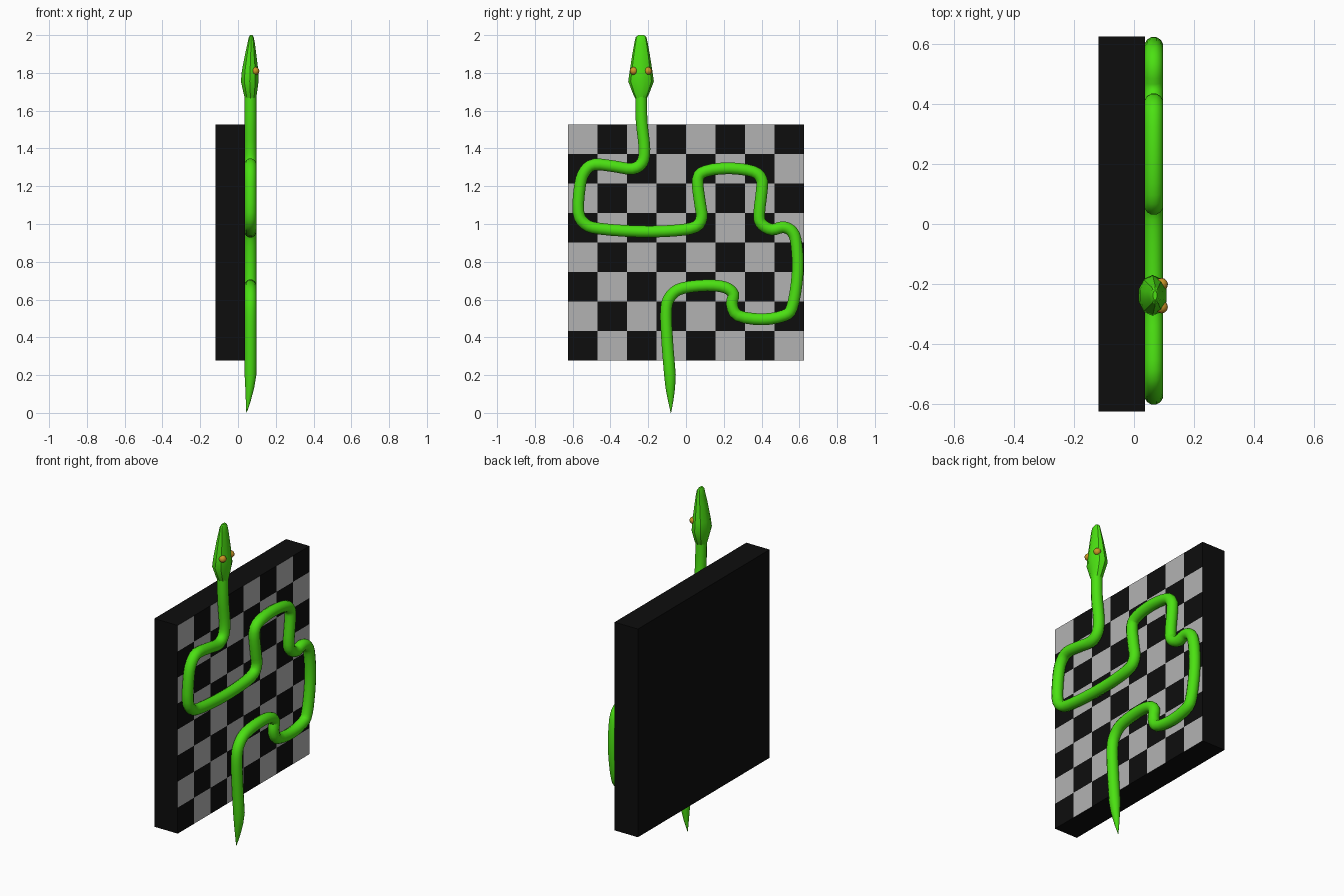
import bpy, bmesh, math
from mathutils import Vector, Matrix

if "Cube" in bpy.data.objects:
    bpy.data.objects.remove(bpy.data.objects["Cube"])


def material(name, rgb):
    m = bpy.data.materials.new(name)
    m.diffuse_color = (*rgb, 1)
    m.use_nodes = True
    m.node_tree.nodes["Principled BSDF"].inputs["Base Color"].default_value = m.diffuse_color
    return m


GREEN = material("green", (0.07, 0.75, 0.006))
GREY = material("light_square", (0.45, 0.45, 0.45))
BLACK = material("dark_square", (0.004, 0.004, 0.004))
GOLD = material("gold", (0.6, 0.3, 0.02))


def add_object(name, bm, *mats, smooth=None):
    me = bpy.data.meshes.new(name)
    bm.to_mesh(me)
    bm.free()
    ob = bpy.data.objects.new(name, me)
    bpy.context.collection.objects.link(ob)
    for m in mats:
        me.materials.append(m)
    if smooth:
        bpy.ops.object.select_all(action='DESELECT')
        bpy.context.view_layer.objects.active = ob
        ob.select_set(True)
        bpy.ops.object.shade_smooth_by_angle(angle=math.radians(smooth))
    return ob


def loft(name, sections, sides, smooth):
    """Skin ellipses given as (centre, tangent, x radius, side radius)."""
    bm = bmesh.new()
    rings = []
    for c, t, rx, rs in sections:
        side = t.cross(Vector((1, 0, 0))).normalized()
        ring = []
        for i in range(sides):
            a = math.tau * (i + 0.5) / sides
            ring.append(bm.verts.new(c + Vector((rx * math.cos(a), 0, 0)) + side * rs * math.sin(a)))
        rings.append(ring)
    for a, b in zip(rings, rings[1:]):
        for i in range(sides):
            j = (i + 1) % sides
            bm.faces.new((a[i], a[j], b[j], b[i]))
    bm.faces.new(rings[0])
    bm.faces.new(rings[-1])
    bmesh.ops.recalc_face_normals(bm, faces=bm.faces)
    return add_object(name, bm, GREEN, smooth=smooth)


# Chequered board: one grid, thickened backwards with dark sides and back
bm = bmesh.new()
to_front = Matrix(((0, 0, 1, 0.037), (1, 0, 0, 0), (0, 1, 0, 0.903), (0, 0, 0, 1)))
bmesh.ops.create_grid(bm, x_segments=8, y_segments=8, size=0.625, matrix=to_front)
for f in bm.faces:
    c = f.calc_center_median()
    col = math.floor((c.y + 0.625) / 0.15625)
    row = math.floor((c.z - 0.278) / 0.15625)
    f.material_index = 1 if (col + row) % 2 == 0 else 0
    if f.normal.x < 0:
        f.normal_flip()
board = add_object("chequered_board", bm, GREY, BLACK)
solid = board.modifiers.new("thickness", 'SOLIDIFY')
solid.thickness = 0.155
solid.offset = -1
solid.material_offset = 1
solid.material_offset_rim = 1

# Snake body: (y, z) path from above the tail to the neck
PATH = [(-.085, .20), (-.10, .39), (-.105, .55), (-.08, .62), (-.02, .66), (.11, .675),
        (.205, .665), (.25, .63), (.243, .575), (.275, .515), (.405, .495), (.52, .515),
        (.56, .555), (.585, .68), (.592, .80), (.58, .92), (.553, .968), (.51, .983),
        (.455, .97), (.405, .995), (.387, 1.045), (.402, 1.185), (.398, 1.24), (.355, 1.278),
        (.23, 1.295), (.105, 1.28), (.062, 1.235), (.075, 1.105), (.083, 1.035), (.05, .985),
        (-.06, .965), (-.245, .96), (-.457, .975), (-.535, 1.0), (-.57, 1.065), (-.56, 1.21),
        (-.535, 1.28), (-.485, 1.315), (-.38, 1.305), (-.285, 1.292), (-.232, 1.325),
        (-.22, 1.40), (-.235, 1.545), (-.238, 1.70)]
R = 0.032
pts = [Vector((0.066, y, z)) for y, z in PATH]
ext = [2 * pts[0] - pts[1]] + pts + [2 * pts[-1] - pts[-2]]
line = []
for a, b, c, d in zip(ext, ext[1:], ext[2:], ext[3:]):
    for t in (0, 1 / 3, 2 / 3):
        line.append(0.5 * (2 * b + (c - a) * t + (2 * a - 5 * b + 4 * c - d) * t * t
                           + (3 * b - a - 3 * c + d) * t ** 3))
line.append(pts[-1])

# Tapering tail sections, then the even body
up = Vector((0, 0, 1))
body = [(Vector((0.045, -.08, 0)), up, .001, .001),
        (Vector((0.054, -.081, .06)), up, .013, .014),
        (Vector((0.062, -.083, .13)), up, .024, .026)]
for i, p in enumerate(line):
    tangent = line[min(i + 1, len(line) - 1)] - line[max(i - 1, 0)]
    body.append((p, tangent, R, R))
loft("snake_body", body, 12, 40)

# Head: (z, x centre, x radius, y radius)
HEAD = [(1.665, .066, .031, .031), (1.69, .065, .037, .043), (1.755, .062, .049, .068),
        (1.81, .064, .046, .060), (1.90, .067, .031, .046), (1.96, .070, .020, .035),
        (1.988, .070, .014, .029), (2.0, .070, .007, .016)]
loft("snake_head", [(Vector((x, -.238, z)), up, rx, ry) for z, x, rx, ry in HEAD], 10, 30)

# Eyes
for name, side in (("left_eye", -1), ("right_eye", 1)):
    bm = bmesh.new()
    bmesh.ops.create_uvsphere(bm, u_segments=12, v_segments=8, radius=0.021,
                              matrix=Matrix.Translation((0.092, -.239 + side * 0.038, 1.81)))
    add_object(name, bm, GOLD, smooth=40)
